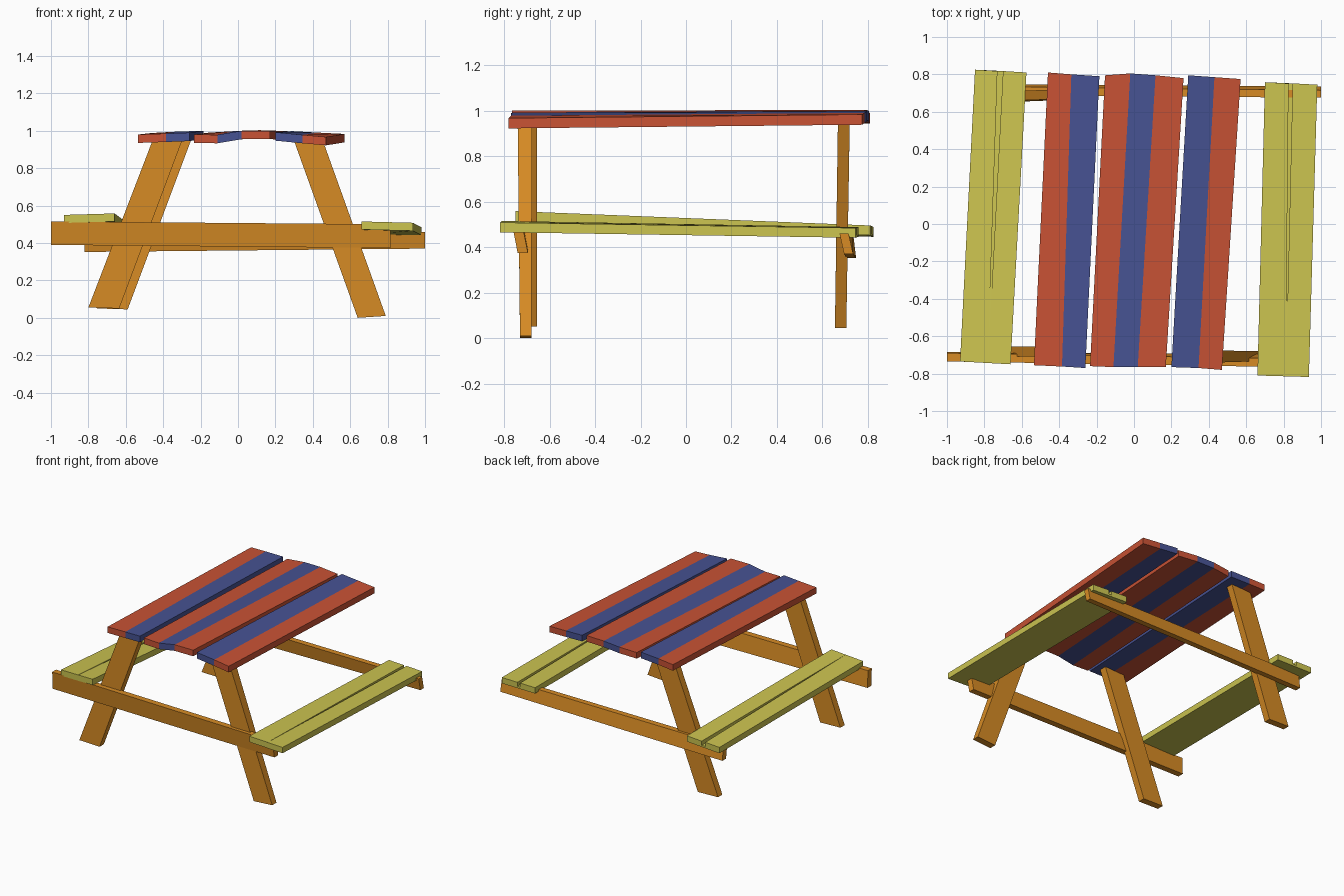
import bpy
import bmesh
from mathutils import Vector

if "Cube" in bpy.data.objects:
    bpy.data.objects.remove(bpy.data.objects["Cube"])


def material(name, rgb):
    m = bpy.data.materials.new(name)
    m.diffuse_color = (*rgb, 1)
    m.use_nodes = True
    m.node_tree.nodes["Principled BSDF"].inputs["Base Color"].default_value = m.diffuse_color
    return m


RED = material("brick red paint", (0.58, 0.085, 0.035))
BLUE = material("navy blue paint", (0.062, 0.085, 0.29))
YELLOW = material("mustard yellow paint", (0.60, 0.55, 0.08))
ORANGE = material("orange wood", (0.68, 0.26, 0.018))


def loft(name, ring_a, ring_b, mats, stripe=None):
    """Solid between two matching end rings; stripe lists one material per side strip."""
    bm = bmesh.new()
    a = [bm.verts.new(p) for p in ring_a]
    b = [bm.verts.new(p) for p in ring_b]
    n = len(a)
    for i in range(n):
        j = (i + 1) % n
        f = bm.faces.new((a[i], a[j], b[j], b[i]))
        if stripe:
            f.material_index = stripe[i]
    bm.faces.new(a[::-1])
    bm.faces.new(b)
    bmesh.ops.recalc_face_normals(bm, faces=bm.faces)
    me = bpy.data.meshes.new(name)
    bm.to_mesh(me)
    bm.free()
    for m in mats:
        me.materials.append(m)
    ob = bpy.data.objects.new(name, me)
    bpy.context.collection.objects.link(ob)
    return ob


def plank(name, front, back, mat, t=0.045):
    """Board whose top edge points are given at both ends, thickness t downwards."""
    def ring(p):
        top = [Vector(q) for q in p]
        return top + [q - Vector((0, 0, t)) for q in reversed(top)]
    return loft(name, ring(front), ring(back), [mat])


# Table top: painted strips, each strip given by its two top edges front and back
F = [(-0.535, -0.755, 0.98), (-0.385, -0.762, 0.985), (-0.26, -0.77, 0.99)]
B = [(-0.46, 0.81, 0.988), (-0.335, 0.80, 0.995), (-0.185, 0.79, 1.0)]
F2 = [(-0.235, -0.76, 0.98), (-0.11, -0.765, 0.978), (0.02, -0.765, 1.0), (0.17, -0.765, 1.0)]
B2 = [(-0.155, 0.795, 0.99), (-0.02, 0.805, 0.998), (0.115, 0.795, 1.003), (0.265, 0.78, 0.998)]
F3 = [(0.20, -0.765, 0.992), (0.345, -0.77, 0.978), (0.47, -0.78, 0.967)]
B3 = [(0.29, 0.795, 0.998), (0.43, 0.785, 0.99), (0.57, 0.775, 0.983)]
for label, f, b, colours in (("left", F, B, (RED, BLUE)),
                             ("middle", F2, B2, (RED, BLUE, RED)),
                             ("right", F3, B3, (BLUE, RED))):
    for i, c in enumerate(colours):
        plank(f"{label}_top_board_{i + 1}", f[i:i + 2], b[i:i + 2], c)


# Benches: boards with a tapering split that opens towards the back
def bench(name, front, back, gap, t=0.043):
    def ring(ends, w, d, u):
        p, q = map(Vector, ends)
        m = p.lerp(q, u)
        h, down = Vector((w / 2, 0, 0)), Vector((0, 0, -d))
        drop = Vector((0, 0, -t))
        return [p, m - h, m - h + down, m + h + down, m + h, q, q + drop, p + drop]
    return loft(name, ring(front, 0.001, 0.0005, 0.55),
                ring(back, gap, 0.03, 0.49), [YELLOW])


bench("left_bench", [(-0.93, -0.735, 0.55), (-0.66, -0.75, 0.558)],
      [(-0.85, 0.825, 0.488), (-0.575, 0.81, 0.495)], 0.03)
bench("right_bench", [(0.66, -0.81, 0.515), (0.935, -0.818, 0.508)],
      [(0.70, 0.758, 0.488), (0.98, 0.745, 0.484)], 0.022)


# Legs: slanted boards, bottom and top given by left x, y range and z
def leg(name, bottom, top):
    def ring(x, w, y0, y1, z0, z1):
        return [(x, y0, z0), (x + w, y0, z1), (x + w, y1, z1), (x, y1, z0)]
    return loft(name, ring(*bottom), ring(*top), [ORANGE])


leg("front_left_leg", (-0.80, 0.165, -0.705, -0.655, 0.055, 0.05),
    (-0.46, 0.16, -0.71, -0.655, 0.94, 0.945))
leg("back_left_leg", (-0.755, 0.165, 0.655, 0.705, 0.05, 0.045),
    (-0.41, 0.16, 0.668, 0.72, 0.948, 0.952))
leg("front_right_leg", (0.64, 0.15, -0.73, -0.68, 0.0, 0.01),
    (0.30, 0.16, -0.74, -0.677, 0.945, 0.93))


# Cross bars: (x, top y range, bottom y range, top z, bottom z) at each end
def bar(name, left, right):
    def ring(x, ty, by, zt, zb):
        return [(x, ty[0], zt), (x, ty[1], zt), (x, by[1], zb), (x, by[0], zb)]
    return loft(name, ring(*left), ring(*right), [ORANGE])


bar("front_cross_bar", (-1.0, (-0.735, -0.69), (-0.73, -0.685), 0.515, 0.39),
    (0.815, (-0.765, -0.72), (-0.74, -0.695), 0.50, 0.373))
bar("back_cross_bar", (-0.82, (0.69, 0.735), (0.705, 0.748), 0.46, 0.352),
    (1.0, (0.675, 0.715), (0.695, 0.735), 0.46, 0.37))
